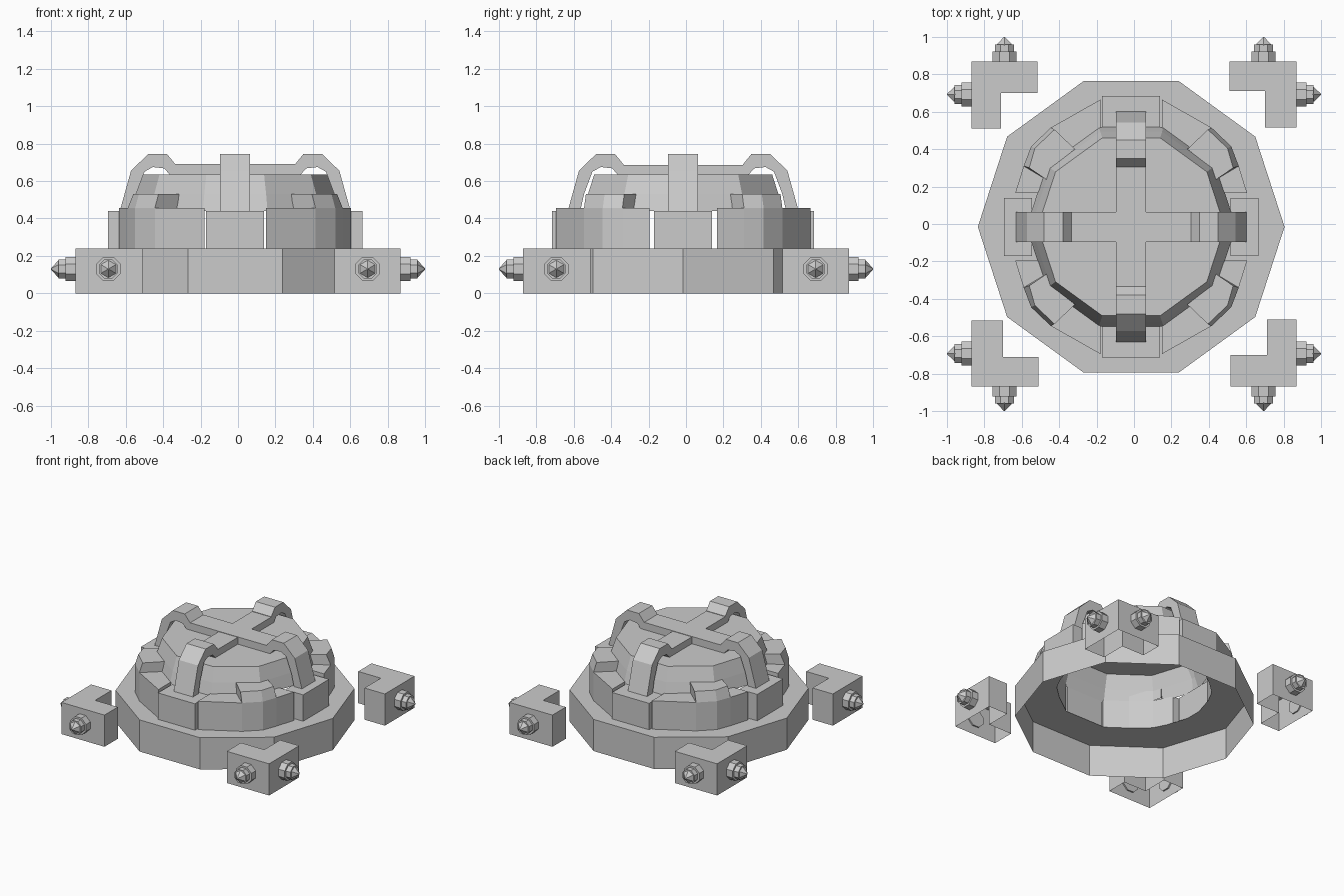
import bpy, bmesh
from math import pi, cos, sin
from mathutils import Matrix, Vector

if "Cube" in bpy.data.objects:
    bpy.data.objects.remove(bpy.data.objects["Cube"])

C = Vector((-0.015, -0.015, 0))   # centre of the round body


def finish(name, bm):
    bmesh.ops.recalc_face_normals(bm, faces=bm.faces)
    me = bpy.data.meshes.new(name)
    bm.to_mesh(me)
    bm.free()
    ob = bpy.data.objects.new(name, me)
    bpy.context.collection.objects.link(ob)
    return ob


def loft(name, rings, caps=(True, True), close=False):
    """Join equal-length rings of points into a skin."""
    bm = bmesh.new()
    vs = [[bm.verts.new(p) for p in r] for r in rings]
    n = len(vs[0])
    for a, b in zip(vs, vs[1:]):
        for i in range(n):
            bm.faces.new((a[i], a[(i + 1) % n], b[(i + 1) % n], b[i]))
    if caps[0]:
        bm.faces.new(vs[0])
    if caps[1]:
        bm.faces.new(vs[-1])
    return finish(name, bm)


def prism(name, plan, z0, z1, caps=(True, True), top=None):
    return loft(name, [[(x, y, z0) for x, y in plan],
                       [(x, y, z1) for x, y in (top or plan)]], caps)


def decagon(r, z):
    return [(C.x + r * cos(i * pi / 5), C.y + r * sin(i * pi / 5), z) for i in range(10)]


# Base skirt with an open underside, and the domed cap above it
loft("base_skirt", [decagon(0.82, 0), decagon(0.82, 0.24), decagon(0.55, 0.24)], (False, False))
loft("domed_cap", [decagon(0.56, 0.44), decagon(0.535, 0.53), decagon(0.50, 0.635)], (False, True))

# Wall segments on the diagonals, each with a raised tooth
wall = [(.62, .18), (.575, .325), (.535, .43), (.43, .53), (.165, .68),
        (.165, .53), (.31, .425), (.43, .315), (.50, .18)]
tooth = [(.575, .325), (.535, .43), (.43, .53), (.31, .425), (.43, .315), (.45, .25)]
tooth_top = [(.545, .315), (.515, .42), (.41, .52), (.30, .415), (.43, .315), (.45, .25)]
for sx in (1, -1):
    for sy in (1, -1):
        put = lambda pts: [(C.x + sx * x, C.y + sy * y) for x, y in pts]
        prism("wall_segment", put(wall), 0.24, 0.455)
        prism("wall_tooth", put(tooth), 0.455, 0.53, (False, True), put(tooth_top))

# Handle profile: (distance from centre, height)
grip = [(.617, .44), (.557, .655), (.465, .745), (.365, .745), (.32, .69), (.32, .635),
        (.35, .635), (.38, .668), (.44, .675), (.485, .65), (.53, .53), (.55, .44)]
for i in range(4):
    turn = Matrix.Translation(C) @ Matrix.Rotation(i * pi / 2, 4, 'Z')
    # Mounting blocks between the wall segments
    r = 0.68 if i % 2 == 0 else 0.70
    block = prism("mounting_block", [(.53, -.155), (r, -.155), (r, .155), (.53, .155)], 0.24, 0.44)
    block.data.transform(turn)
    # Handle straps
    strap = loft("handle_strap", [[(x, y, z) for x, z in grip] for y in (-.08, .08)])
    strap.data.transform(turn)

# Crossed bars joining opposite handles
for name, hx, hy, top in (("cross_bar_x", .325, .08, .69), ("cross_bar_y", .08, .325, .687)):
    prism(name, [(C.x + a * hx, C.y + b * hy) for a, b in ((-1, -1), (1, -1), (1, 1), (-1, 1))],
          0.635, top)

# Corner brackets with two pointed bolts each
ell = [(.51, .87), (.87, .87), (.87, .515), (.70, .515), (.70, .71), (.51, .71)]
bolt = [(.86, .07, 8), (.922, .07, 8), (.922, .055, 8), (.96, .055, 8)]
for i in range(4):
    turn = Matrix.Rotation(i * pi / 2, 4, 'Z')
    prism("corner_bracket", ell, 0, 0.24, (False, True)).data.transform(turn)
    for swap in (False, True):
        def ring(d, r, n):
            pts = [(d, .693 + r * cos(k * 2 * pi / n + pi / n),
                    .13 + r * sin(k * 2 * pi / n + pi / n)) for k in range(n)]
            return [(y, x, z) for x, y, z in pts] if swap else pts
        loft("bolt_collar", [ring(*b) for b in bolt]).data.transform(turn)
        loft("bolt_point", [ring(.955, .052, 6), ring(1.0, .003, 6)]).data.transform(turn)
